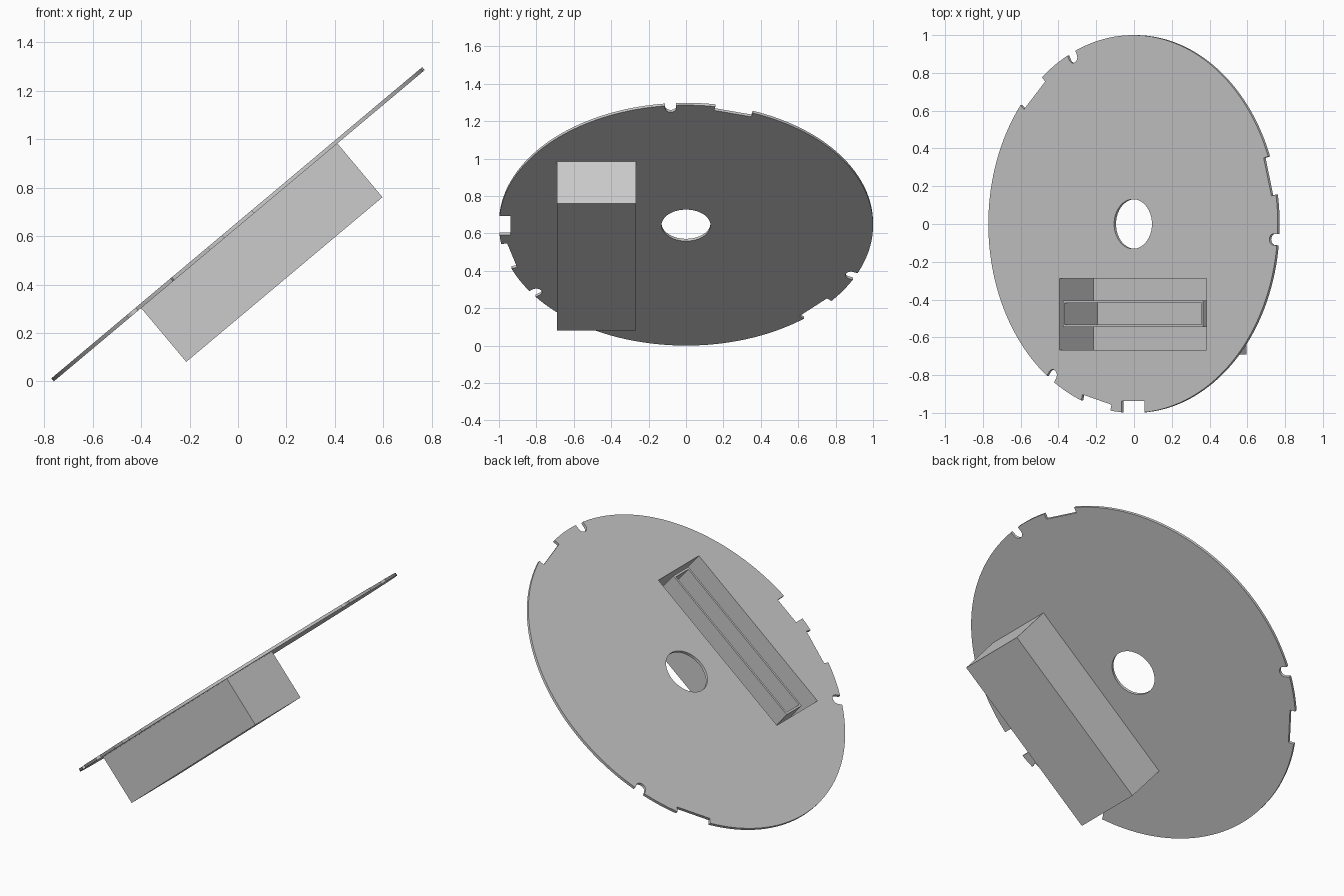
import bpy, bmesh
from math import sin, cos, asin, pi, radians, sqrt
from mathutils import Matrix, Vector

if "Cube" in bpy.data.objects:
    bpy.data.objects.remove(bpy.data.objects["Cube"], do_unlink=True)

HALF = 0.008                      # half thickness of the disc
TILT = radians(40)
PLACE = Matrix.Translation((0, 0, sin(TILT) + HALF * cos(TILT))) @ Matrix.Rotation(-TILT, 4, 'Y')

grey = bpy.data.materials.new("light_grey")
grey.use_nodes = True
grey.diffuse_color = (0.6, 0.6, 0.6, 1)
grey.node_tree.nodes["Principled BSDF"].inputs["Base Color"].default_value = (0.6, 0.6, 0.6, 1)


def add_part(name, bm):
    """Turn a bmesh into a tilted, shaded object."""
    bmesh.ops.recalc_face_normals(bm, faces=bm.faces)
    mesh = bpy.data.meshes.new(name)
    bm.to_mesh(mesh)
    bm.free()
    mesh.materials.clear()
    mesh.materials.append(grey)
    obj = bpy.data.objects.new(name, mesh)
    bpy.context.collection.objects.link(obj)
    obj.matrix_world = PLACE
    bpy.ops.object.select_all(action='DESELECT')
    obj.select_set(True)
    bpy.context.view_layer.objects.active = obj
    bpy.ops.object.shade_smooth_by_angle(angle=radians(30))
    return obj


def extrude_outlines(name, outlines):
    """Fill closed outlines (the later ones are holes) to the disc thickness."""
    curve = bpy.data.curves.new(name + "_outline", 'CURVE')
    curve.dimensions, curve.fill_mode, curve.extrude = '2D', 'BOTH', HALF
    for points in outlines:
        spline = curve.splines.new('POLY')
        spline.points.add(len(points) - 1)
        for p, (x, y) in zip(spline.points, points):
            p.co = (x, y, 0, 1)
        spline.use_cyclic_u = True
    temp = bpy.data.objects.new(name + "_outline", curve)
    bpy.context.collection.objects.link(temp)
    bpy.context.view_layer.update()
    mesh = bpy.data.meshes.new_from_object(temp.evaluated_get(bpy.context.evaluated_depsgraph_get()))
    bm = bmesh.new()
    bm.from_mesh(mesh)
    bmesh.ops.remove_doubles(bm, verts=bm.verts, dist=1e-5)
    bpy.data.objects.remove(temp, do_unlink=True)
    bpy.data.meshes.remove(mesh)
    return add_part(name, bm)


def tray(name, x, y0, y1, z0, z1, wall, floor):
    """Open-topped box with thin walls."""
    bm = bmesh.new()
    size = Matrix.Diagonal((2 * x, y1 - y0, z1 - z0, 1))
    bmesh.ops.create_cube(bm, size=1, matrix=Matrix.Translation((0, (y0 + y1) / 2, (z0 + z1) / 2)) @ size)
    top = max(bm.faces, key=lambda f: f.calc_center_median().z)
    bmesh.ops.inset_region(bm, faces=[top], thickness=wall, use_even_offset=True)
    ext = bmesh.ops.extrude_face_region(bm, geom=[top])
    verts = [v for v in ext["geom"] if isinstance(v, bmesh.types.BMVert)]
    if top.is_valid:
        bm.faces.remove(top)
    bmesh.ops.translate(bm, verts=verts, vec=Vector((0, 0, z0 + floor - z1)))
    return add_part(name, bm)


def circle(radius, count):
    return [(radius * cos(2 * pi * i / count), radius * sin(2 * pi * i / count)) for i in range(count)]


# Rim notches: angle, half width, floor distance, rounded or flat
notches = [(270, 0.079, 0.937, False)]
for turn in (0, 120, 240):
    notches.append((15 + turn, 0.104, 0.9625, False))
    notches.append((115.2 + turn, 0.03, 0.975, True))
notches.sort(key=lambda n: n[0] % 360)

# Disc outline: walk the rim, dipping into every notch
rim = []
for i, (angle, half, depth, rounded) in enumerate(notches):
    a = radians(angle % 360)
    edge = sqrt(1 - half * half)
    if rounded:
        dip = [(depth - half * sin(pi * k / 12), -half * cos(pi * k / 12)) for k in range(13)]
    else:
        dip = [(depth, -half), (depth, half)]
    for r, t in [(edge, -half)] + dip + [(edge, half)]:
        rim.append((r * cos(a) - t * sin(a), r * sin(a) + t * cos(a)))
    nxt = notches[(i + 1) % len(notches)]
    start = a + asin(half)
    end = radians(nxt[0] % 360) - asin(nxt[1])
    if end < start:
        end += 2 * pi
    steps = max(2, int((end - start) / radians(2)))
    for k in range(1, steps):
        t = start + (end - start) * k / steps
        rim.append((cos(t), sin(t)))

# Box opening in the disc matches the inside of the outer box
X, Y0, Y1, WALL = 0.529, -0.69, -0.267, 0.022
xi, yi0, yi1 = X - WALL, Y0 + WALL, Y1 - WALL
opening = [(-xi, yi0), (xi, yi0), (xi, yi1), (-xi, yi1)]

extrude_outlines("notched_disc", [rim, circle(0.131, 64), opening])
tray("outer_box", X, Y0, Y1, -0.298, -HALF, WALL, 0.026)
tray("inner_slot_box", 0.485, -0.545, -0.405, -0.273, HALF, 0.012, 0.008)
